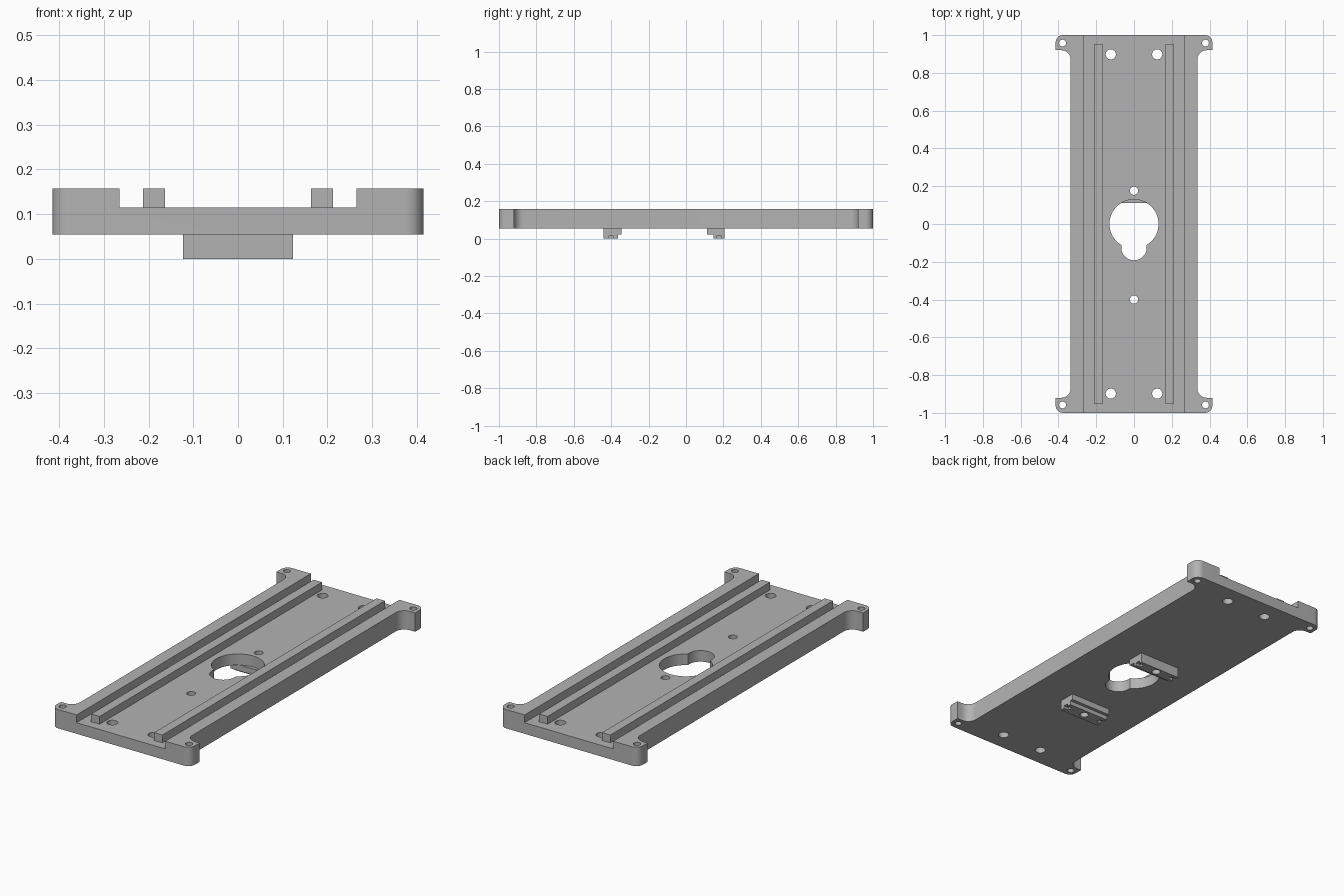
import bpy
import bmesh
from math import cos, sin, pi, radians

cube = bpy.data.objects.get("Cube")
if cube:
    bpy.data.objects.remove(cube, do_unlink=True)

grey = bpy.data.materials.new("plain grey")
grey.use_nodes = True
COLOUR = (0.45, 0.45, 0.45, 1)
grey.diffuse_color = COLOUR
grey.node_tree.nodes["Principled BSDF"].inputs["Base Color"].default_value = COLOUR

BOTTOM, FLOOR, TOP = 0.055, 0.115, 0.157


def prism(name, points, z0, z1):
    """Extrude a flat outline from z0 up to z1."""
    bm = bmesh.new()
    face = bm.faces.new([bm.verts.new((x, y, z0)) for x, y in points])
    top = bmesh.ops.extrude_face_region(bm, geom=[face])["geom"]
    verts = [v for v in top if isinstance(v, bmesh.types.BMVert)]
    bmesh.ops.translate(bm, vec=(0, 0, z1 - z0), verts=verts)
    bmesh.ops.recalc_face_normals(bm, faces=bm.faces)
    mesh = bpy.data.meshes.new(name)
    bm.to_mesh(mesh)
    bm.free()
    mesh.materials.append(grey)
    obj = bpy.data.objects.new(name, mesh)
    bpy.context.collection.objects.link(obj)
    return obj


def box(name, x0, x1, y0, y1, z0, z1):
    return prism(name, [(x0, y0), (x1, y0), (x1, y1), (x0, y1)], z0, z1)


def arc(cx, cy, r, start, end, steps):
    angles = [radians(start + (end - start) * i / steps) for i in range(steps + 1)]
    return [(cx + r * cos(a), cy + r * sin(a)) for a in angles]


def hole(x, y, r, steps=32):
    circle = arc(x, y, r, 0, 360, steps)[:-1]
    return prism("hole_cutter", circle, -0.1, 0.3)


def modify(obj, kind, cutter=None, **settings):
    mod = obj.modifiers.new(kind, kind)
    for key, value in settings.items():
        setattr(mod, key, value)
    if cutter:
        mod.object = cutter
    with bpy.context.temp_override(object=obj, active_object=obj):
        bpy.ops.object.modifier_apply(modifier=mod.name)
    if cutter:
        bpy.data.objects.remove(cutter, do_unlink=True)


def cut(obj, cutter):
    modify(obj, "BOOLEAN", cutter, operation="DIFFERENCE", solver="EXACT")


def join(obj, other):
    modify(obj, "BOOLEAN", other, operation="UNION", solver="EXACT")


# Plate outline: one corner ear, mirrored to all four
ear = arc(0.385, 0.87, 0.05, 180, 90, 10) + [(0.415, 0.92)] + arc(0.375, 0.96, 0.04, 0, 90, 10)
right_half = [(x, -y) for x, y in reversed(ear)] + ear
outline = right_half + [(-x, y) for x, y in reversed(right_half)]
plate = prism("base_plate", outline, BOTTOM, TOP)

# Open channel along the whole length
cut(plate, box("channel_cutter", -0.265, 0.265, -1.1, 1.1, FLOOR, 0.3))

# Ribs standing on the channel floor
for side in (-1, 1):
    x0, x1 = sorted((side * 0.163, side * 0.213))
    join(plate, box("rib", x0, x1, -0.95, 0.95, FLOOR - 0.01, TOP))

# Keyhole: large round opening with a small rounded slot
cut(plate, hole(0, 0, 0.13, 64))
slot = arc(0, -0.125, 0.067, 180, 360, 24) + [(0.067, 0), (-0.067, 0)]
cut(plate, prism("slot_cutter", slot, -0.1, 0.3))

# Screw holes in the ears and the channel floor
for sx in (-1, 1):
    for sy in (-1, 1):
        cut(plate, hole(sx * 0.378, sy * 0.958, 0.018))
        cut(plate, hole(sx * 0.123, sy * 0.898, 0.027))
for y in (0.176, -0.4):
    cut(plate, hole(0, y, 0.022))

# Mounting lugs under the plate: a wide foot and a narrower lower lip
lugs = [("rear_lug", 0.112, 0.206, 0.147, 0.206, 0.176),
        ("front_lug", -0.44, -0.346, -0.44, -0.364, -0.4)]
for name, y0, y1, lip0, lip1, centre in lugs:
    lug = box(name, -0.123, 0.123, y0, y1, 0, BOTTOM)
    if lip0 > y0:
        cut(lug, box("step_cutter", -0.2, 0.2, y0 - 0.1, lip0, -0.1, 0.022))
    if lip1 < y1:
        cut(lug, box("step_cutter", -0.2, 0.2, lip1, y1 + 0.1, -0.1, 0.022))
    # Small notches at both ends of the lip
    for side in (-1, 1):
        x0, x1 = sorted((side * 0.095, side * 0.2))
        cut(lug, box("notch_cutter", x0, x1, centre - 0.013, centre + 0.013, -0.1, 0.014))
    cut(lug, hole(0, centre, 0.022))

# Smooth the round walls, keep the edges crisp
for obj in bpy.context.collection.objects:
    if obj.type == "MESH" and obj.data.materials and obj.data.materials[0] == grey:
        bpy.ops.object.select_all(action="DESELECT")
        obj.select_set(True)
        bpy.context.view_layer.objects.active = obj
        bpy.ops.object.shade_smooth_by_angle(angle=pi / 6)
